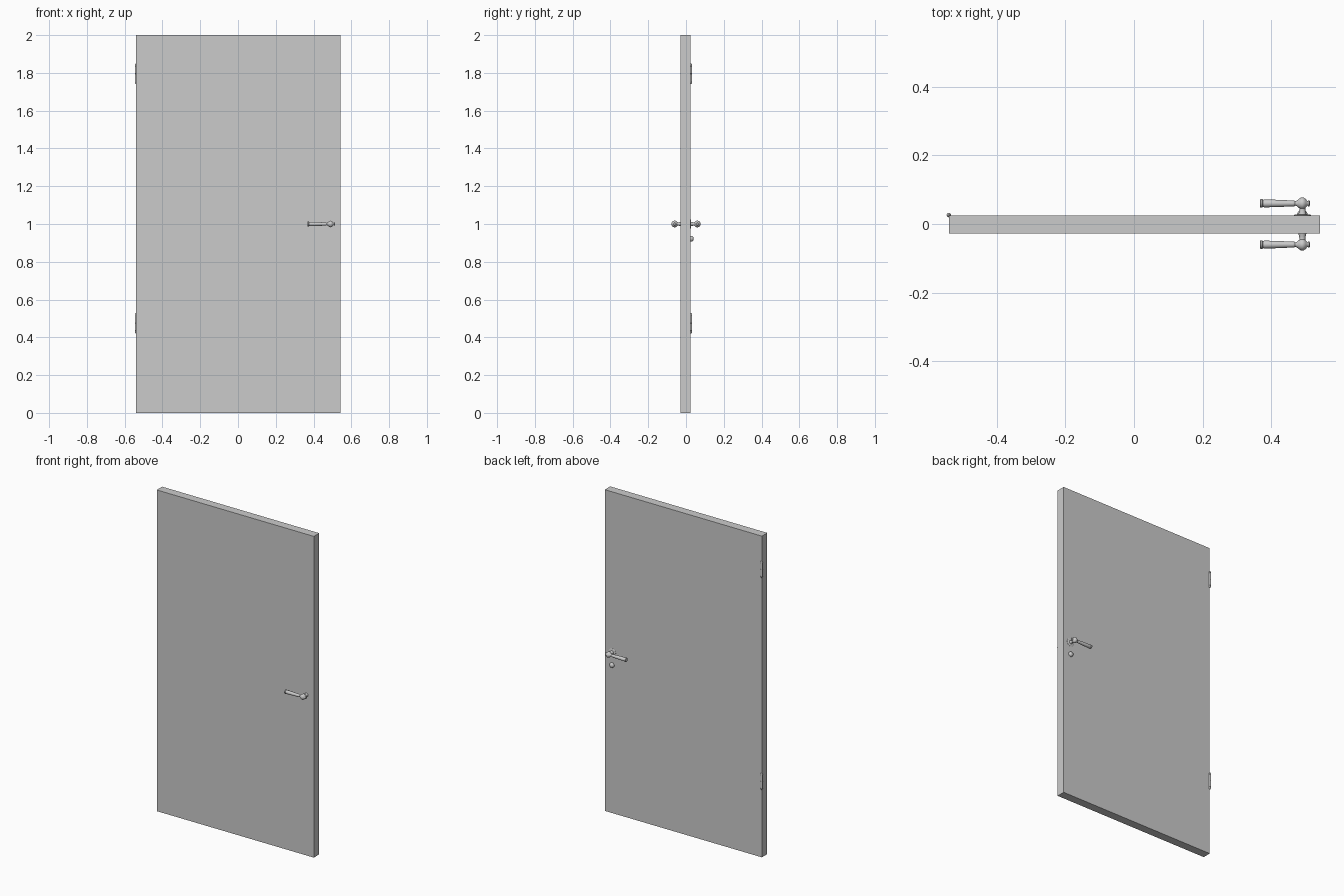
import bpy, bmesh, math
from mathutils import Matrix

if "Cube" in bpy.data.objects:
    bpy.data.objects.remove(bpy.data.objects["Cube"])


def lathe(name, profile, loc, axis, segs=24):
    """Revolve (distance along axis, radius) points around the given axis."""
    bm = bmesh.new()
    verts = [bm.verts.new((r, 0, h)) for h, r in profile]
    edges = [bm.edges.new(p) for p in zip(verts, verts[1:])]
    bmesh.ops.spin(bm, geom=verts + edges, cent=(0, 0, 0), axis=(0, 0, 1),
                   angle=2 * math.pi, steps=segs)
    bmesh.ops.remove_doubles(bm, verts=bm.verts, dist=1e-5)
    turn = {"x": Matrix.Rotation(math.pi / 2, 4, "Y"),
            "y": Matrix.Rotation(-math.pi / 2, 4, "X"),
            "-y": Matrix.Rotation(math.pi / 2, 4, "X"),
            "z": Matrix.Identity(4)}[axis]
    bmesh.ops.transform(bm, matrix=turn, verts=bm.verts)
    bmesh.ops.recalc_face_normals(bm, faces=bm.faces)
    mesh = bpy.data.meshes.new(name)
    bm.to_mesh(mesh)
    bm.free()
    ob = bpy.data.objects.new(name, mesh)
    ob.location = loc
    bpy.context.collection.objects.link(ob)
    bpy.ops.object.select_all(action="DESELECT")
    ob.select_set(True)
    bpy.context.view_layer.objects.active = ob
    bpy.ops.object.shade_smooth_by_angle(angle=math.radians(35))
    return ob


# Door slab
X0, X1, Y0, Y1 = -0.540, 0.542, -0.028, 0.025
bpy.ops.mesh.primitive_cube_add(size=1, location=((X0 + X1) / 2, (Y0 + Y1) / 2, 1))
slab = bpy.context.object
slab.name = "door_slab"
slab.scale = (X1 - X0, Y1 - Y0, 2)
bpy.ops.object.transform_apply(location=False, rotation=False, scale=True)

# Lever handles, one per side: grip, bulb and finial in one turned profile
HX, HY, HZ = 0.491, 0.060, 1.0
grip = [(-0.124, 0), (-0.124, 0.010), (-0.122, 0.0125), (-0.117, 0.0125),
        (-0.115, 0.0105), (-0.110, 0.0115), (-0.070, 0.0105), (-0.030, 0.0085),
        (-0.024, 0.0085), (-0.021, 0.0065), (-0.017, 0.0075), (-0.011, 0.0125),
        (-0.005, 0.0165), (0, 0.0178), (0.005, 0.0165), (0.010, 0.0125),
        (0.014, 0.0075), (0.016, 0.0065), (0.017, 0.0085), (0.020, 0.0085),
        (0.022, 0.006), (0.022, 0)]
neck = [(0.0, 0.016), (0.010, 0.010), (0.016, 0.0085), (0.024, 0.0095),
        (0.038, 0.013), (0.038, 0)]
for side, s, axis in (("front", -1, "y"), ("back", 1, "-y")):
    lathe(side + "_lever", grip, (HX, s * HY, HZ), "x")
    lathe(side + "_neck", neck, (HX, s * HY, HZ), axis)

# Round rose and keyhole cover on the back
lathe("back_rose", [(0, 0), (0, 0.025), (0.002, 0.025), (0.0035, 0.022), (0.0035, 0)],
      (HX, Y1 - 0.001, HZ), "y", 32)
lathe("keyhole_cover", [(0, 0), (0, 0.015), (0.006, 0.015), (0.011, 0.013),
                        (0.015, 0.008), (0.016, 0)], (HX, Y1 - 0.001, 0.922), "y")

# Hinge barrels with turned tips and a knuckle line
half = [(0, 0.0055), (0.0008, 0.0065), (0.040, 0.0065), (0.041, 0.0055),
        (0.043, 0.0055), (0.044, 0.0065), (0.050, 0.005), (0.055, 0.002), (0.055, 0)]
barrel = [(-h, r) for h, r in reversed(half[1:])] + half
for name, z in (("lower_hinge", 0.475), ("upper_hinge", 1.795)):
    lathe(name, barrel, (-0.540, Y1 + 0.001, z), "z", 16)
